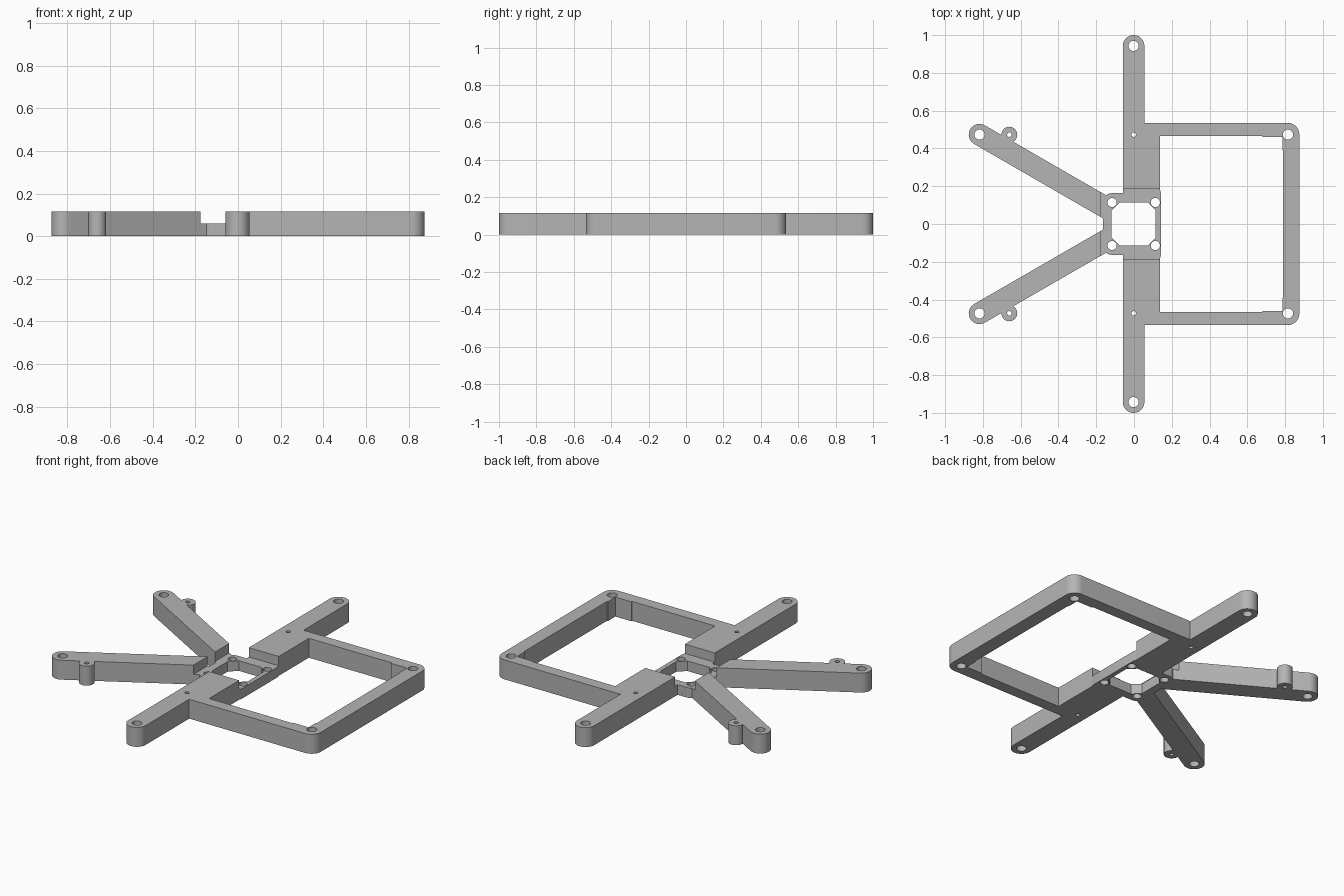
import bpy
from math import sin, cos, asin, radians, degrees

cube = bpy.data.objects.get("Cube")
if cube:
    bpy.data.objects.remove(cube, do_unlink=True)

HEIGHT, HUB_HEIGHT = 0.115, 0.06
BOLT_R, PIN_R = 0.027, 0.012

grey = bpy.data.materials.new("grey_plastic")
grey.use_nodes = True
grey.diffuse_color = (0.46, 0.46, 0.46, 1)
grey.node_tree.nodes["Principled BSDF"].inputs["Base Color"].default_value = (0.46, 0.46, 0.46, 1)


def arc(cx, cy, r, start, end, steps=16):
    angles = [radians(start + (end - start) * i / steps) for i in range(steps + 1)]
    return [(cx + r * cos(a), cy + r * sin(a)) for a in angles]


def circle(cx, cy, r):
    return arc(cx, cy, r, 0, 360, 32)[:-1]


def mirror(points):
    return [(x, -y) for x, y in reversed(points)]


def plate(name, loops, height):
    """Extrude an outline with holes up from the ground."""
    curve = bpy.data.curves.new(name, 'CURVE')
    curve.dimensions = '2D'
    curve.fill_mode = 'BOTH'
    curve.extrude = height / 2
    for loop in loops:
        spline = curve.splines.new('POLY')
        spline.points.add(len(loop) - 1)
        for point, (x, y) in zip(spline.points, loop):
            point.co = (x, y, height / 2, 1)
            point.co.z = 0
        spline.use_cyclic_u = True
    obj = bpy.data.objects.new(name, curve)
    obj.location.z = height / 2
    bpy.context.collection.objects.link(obj)
    bpy.ops.object.select_all(action='DESELECT')
    obj.select_set(True)
    bpy.context.view_layer.objects.active = obj
    bpy.ops.object.convert(target='MESH')
    obj = bpy.context.view_layer.objects.active
    obj.data.materials.clear()
    obj.data.materials.append(grey)
    bpy.ops.object.shade_smooth_by_angle(angle=radians(30))
    return obj


# Side arms joined by the square outer frame
half = arc(0.815, 0.475, 0.06, 0, 90)
half += [(0.055, 0.535)]
half += arc(-0.002, 0.943, 0.057, 0, 180)
half += [(-0.059, 0.185), (0.137, 0.185), (0.137, 0.467), (0.68, 0.467),
         (0.68, 0.46), (0.785, 0.46), (0.785, 0.39), (0.79, 0.39)]
holes = []
for side in (1, -1):
    holes += [circle(-0.002, side * 0.943, BOLT_R),
              circle(-0.002, side * 0.473, PIN_R),
              circle(0.815, side * 0.473, BOLT_R)]
plate("side_arms_and_frame", [half + mirror(half)] + holes, HEIGHT)

# Diagonal arms, each with a round tip and a small pin boss
ARM_X, ARM_Y, ARM_R, BOSS_R, CUT_X = -0.818, 0.473, 0.057, 0.042, -0.175
c, s = cos(radians(30)), sin(radians(30))
boss_u, boss_v = 0.158 * c, 0.158 * s
dip = degrees(asin((boss_v - ARM_R) / BOSS_R))


def arm_end(v):
    return ((CUT_X - ARM_X - v * s) / c, v)


arm = arc(0, 0, ARM_R, 90, 270)
arm += [arm_end(-ARM_R), arm_end(ARM_R)]
arm += arc(boss_u, boss_v, BOSS_R, -dip, 180 + dip, 24)
arm_loops = [arm, circle(0, 0, BOLT_R), circle(boss_u, boss_v, PIN_R)]
arm_loops = [[(ARM_X + u * c + v * s, ARM_Y - u * s + v * c) for u, v in loop]
             for loop in arm_loops]
plate("back_diagonal_arm", arm_loops, HEIGHT)
plate("front_diagonal_arm", [mirror(loop) for loop in arm_loops], HEIGHT)

# Thin hub ring with an eight-sided opening and four bolt holes
hub = [(0.142, 0.165), (0.137, 0.185), (-0.059, 0.185), (-0.059, 0.163)]
hub += arc(-0.118, 0.118, 0.045, 90, 130, 6)
hub += [(CUT_X, 0.168), (CUT_X, 0.036), (-0.165, 0.03)]
opening = [(0.115, 0.072), (0.072, 0.115), (-0.075, 0.115), (-0.118, 0.072)]
hub_loops = [hub + mirror(hub), opening + mirror(opening)]
for x in (-0.116, 0.113):
    for y in (-0.114, 0.114):
        hub_loops.append(circle(x, y, 0.024))
plate("hub_plate", hub_loops, HUB_HEIGHT)
